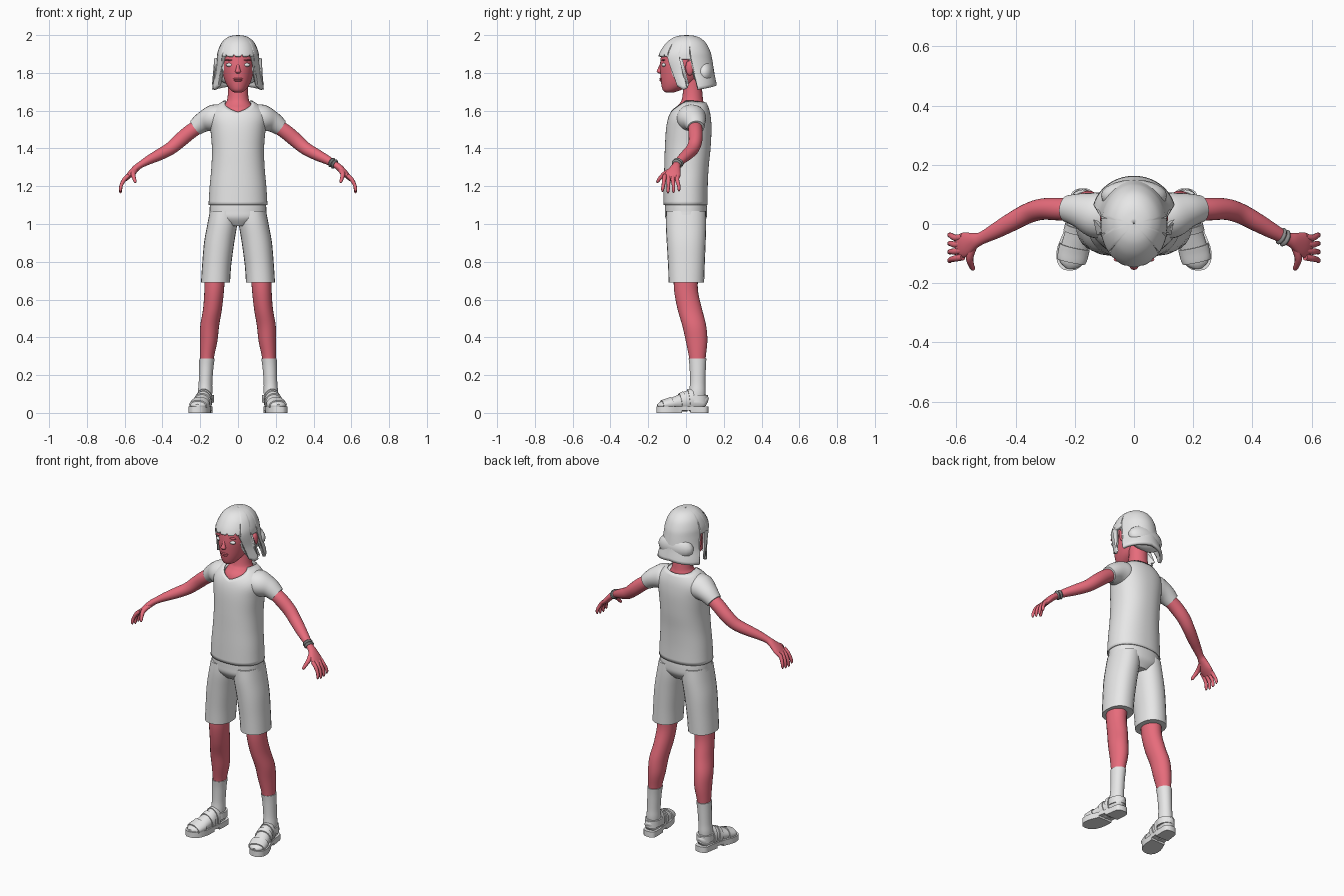
import bpy, bmesh, math
from mathutils import Vector

cube = bpy.data.objects.get("Cube")
if cube:
    bpy.data.objects.remove(cube, do_unlink=True)


def material(name, color):
    m = bpy.data.materials.new(name)
    m.use_nodes = True
    m.diffuse_color = (*color, 1)
    bsdf = next(n for n in m.node_tree.nodes if n.type == 'BSDF_PRINCIPLED')
    bsdf.inputs["Base Color"].default_value = (*color, 1)
    return m


WHITE = material("plain white", (0.8, 0.8, 0.8))
SKIN = material("rose skin", (0.8, 0.15, 0.2))
GREY = material("bracelet grey", (0.25, 0.25, 0.25))
X, Y, Z = Vector((1, 0, 0)), Vector((0, 1, 0)), Vector((0, 0, 1))


def finish(name, bm, mat, mirror=False, thick=0):
    bmesh.ops.recalc_face_normals(bm, faces=bm.faces)
    me = bpy.data.meshes.new(name)
    bm.to_mesh(me)
    bm.free()
    me.materials.append(mat)
    me.shade_smooth()
    me.set_sharp_from_angle(angle=0.8)
    ob = bpy.data.objects.new(name, me)
    bpy.context.collection.objects.link(ob)
    if thick:
        mod = ob.modifiers.new("thickness", 'SOLIDIFY')
        mod.thickness, mod.offset = thick, -1
    if mirror:
        mod = ob.modifiers.new("other side", 'MIRROR')
        mod.use_mirror_merge = False
    return ob


def smooth(keys, n=5):
    """Catmull-Rom curve through tuples of any length."""
    pts = [keys[0], *keys, keys[-1]]
    out = []
    for a, b, c, d in zip(pts, pts[1:], pts[2:], pts[3:]):
        for i in range(n):
            t = i / n
            out.append([q + t / 2 * (r - p + t * (2*p - 5*q + 4*r - s + t * (3*(q - r) + s - p)))
                        for p, q, r, s in zip(a, b, c, d)])
    return out + [list(keys[-1])]


def skin_rings(bm, rings, caps):
    vs = [[bm.verts.new(p) for p in ring] for ring in rings]
    for a, b in zip(vs, vs[1:]):
        for i in range(len(a)):
            j = (i + 1) % len(a)
            bm.faces.new((a[i], a[j], b[j], b[i]))
    if caps:
        bm.faces.new(vs[0])
        bm.faces.new(vs[-1])


def oval(a, power=2.0):
    c, s = math.cos(a), math.sin(a)
    e = 2 / power
    return math.copysign(abs(c) ** e, c), math.copysign(abs(s) ** e, s)


def loft(name, keys, mat, side=X, flat=False, mirror=True, seg=24, power=2.0, n=5):
    """Ovals (x, y, z, radius along side, other radius) strung along a path."""
    ks = smooth(keys, n)
    rings = []
    for i, k in enumerate(ks):
        u, v = X, Y
        if not flat:
            t = (Vector(ks[min(i + 1, len(ks) - 1)][:3]) - Vector(ks[max(i - 1, 0)][:3])).normalized()
            u = (side - t * side.dot(t)).normalized()
            v = t.cross(u)
        ring = []
        for j in range(seg):
            c, s = oval(math.tau * j / seg, power)
            ring.append(Vector(k[:3]) + u * c * k[3] + v * s * k[4])
        rings.append(ring)
    bm = bmesh.new()
    skin_rings(bm, rings, True)
    return finish(name, bm, mat, mirror)


def body(name, keys, mat, **kw):
    """Centred loft from (height, half width, front y, back y)."""
    return loft(name, [(0, (f + b) / 2, z, r, (b - f) / 2) for z, r, f, b in keys],
                mat, flat=True, mirror=False, seg=40, **kw)


def shell(name, keys, start, edge, mat, thick, bias=1.0, power=2.0, seg=144, rows=28):
    """Open garment or hair shell; edge(angle from the front) gives its rim height."""
    ks = sorted(smooth(keys, 8))

    def at(z):
        for a, b in zip(ks, ks[1:]):
            if z <= b[0]:
                t = max(0, (z - a[0]) / max(b[0] - a[0], 1e-6))
                return [p + (q - p) * t for p, q in zip(a, b)]
        return ks[-1]
    rings = []
    for i in range(rows + 1):
        ring = []
        for j in range(seg):
            a = math.tau * j / seg
            phi = abs((math.degrees(a) + 180) % 360 - 180)
            z = start + (edge(phi) - start) * (i / rows) ** bias
            _, r, f, b = at(z)
            c, s = oval(a, power)
            ring.append(((r * s), (f + b) / 2 - c * (b - f) / 2, z))
        rings.append(ring)
    bm = bmesh.new()
    skin_rings(bm, rings, False)
    return finish(name, bm, mat, thick=thick)


def ball(name, center, radii, mat, mirror=False):
    bm = bmesh.new()
    bmesh.ops.create_uvsphere(bm, u_segments=20, v_segments=12, radius=1)
    for v in bm.verts:
        v.co = Vector([c + p * r for c, p, r in zip(center, v.co, radii)])
    return finish(name, bm, mat, mirror)


# Head and neck
body("head", [(1.695, .015, -.105, -.07), (1.708, .038, -.122, -.03), (1.74, .062, -.131, .04),
              (1.79, .08, -.136, .09), (1.85, .092, -.137, .12), (1.92, .09, -.122, .115),
              (1.97, .055, -.07, .08)], SKIN)
body("neck", [(1.52, .10, -.08, .10), (1.60, .085, -.064, .10), (1.635, .068, -.036, .095),
              (1.66, .057, -.022, .09), (1.72, .052, -.015, .085), (1.80, .055, -.015, .085)], SKIN)
loft("nose", [(0, -.128, 1.85, .007, .008), (0, -.136, 1.825, .01, .012),
              (0, -.141, 1.807, .015, .014), (0, -.135, 1.797, .008, .008)], SKIN, flat=True, mirror=False)
ball("upper_lip", (0, -.132, 1.769), (.026, .009, .005), SKIN)
ball("lower_lip", (0, -.131, 1.76), (.021, .01, .006), SKIN)
ball("eye", (.043, -.117, 1.842), (.022, .012, .010), WHITE, True)
ball("brow", (.043, -.119, 1.868), (.026, .01, .004), SKIN, True)
ball("ear", (.1, .02, 1.828), (.015, .022, .042), SKIN, True)


# Hair: fringe, long side locks, gap at the ears, bobbed back
def hair_edge(phi):
    if phi < 49:
        return 1.888 + .022 * max(0, math.cos(math.radians(phi * 15 + 180)) - .5)
    if phi < 77:
        return 1.712 + .012 * abs(phi - 66) / 11
    if phi < 102:
        return 1.872
    return 1.712 + .025 * (phi - 102) / 78


shell("hair", [(2.0, .002, 0, .004), (1.996, .035, -.04, .045), (1.983, .064, -.074, .078),
               (1.955, .09, -.108, .108), (1.91, .108, -.138, .13), (1.87, .113, -.146, .139),
               (1.80, .12, -.12, .15), (1.74, .136, -.095, .162), (1.70, .142, -.09, .164)],
      2.0, hair_edge, WHITE, .016, bias=1.7)
ball("hair_nape", (0, .095, 1.80), (.112, .055, .07), WHITE)


# Shirt with a scooped neckline, and sleeves
def neckline(phi):
    front = max(0, 1 - phi / 55)
    return 1.653 - .06 * front - .012 * max(0, (phi - 90) / 90)


shell("shirt", [(1.10, .156, -.12, .115), (1.2, .15, -.118, .115), (1.3, .141, -.115, .12),
                (1.4, .138, -.112, .13), (1.5, .146, -.106, .135), (1.56, .153, -.095, .132),
                (1.60, .14, -.077, .125), (1.635, .105, -.046, .112), (1.655, .072, -.025, .1)],
      1.10, neckline, WHITE, .006, power=2.25, seg=96)
loft("sleeve", [(.06, .02, 1.57, .07, .06), (.125, .03, 1.56, .078, .072), (.18, .045, 1.542, .06, .056),
                (.226, .052, 1.51, .045, .044)], WHITE, side=Y)

# Shorts
body("shorts_hips", [(.99, .07, -.08, .08), (1.03, .145, -.108, .108), (1.07, .15, -.111, .112),
                     (1.115, .148, -.11, .108)], WHITE, power=2.25)
loft("shorts_leg", [(.119, .002, .69, .077, .094), (.113, .002, .78, .077, .097),
                    (.1, .001, .9, .08, .103), (.083, 0, 1.0, .079, .107), (.074, 0, 1.07, .074, .105)],
     WHITE, flat=True, power=2.2)

# Legs and socks
loft("leg", [(.122, 0, .76, .055, .066), (.126, 0, .65, .052, .063), (.135, .02, .55, .05, .065),
             (.15, .044, .46, .05, .063), (.155, .056, .38, .046, .057), (.163, .06, .3, .037, .045),
             (.165, .06, .25, .034, .04)], SKIN, flat=True)
loft("sock", [(.164, .061, .288, .041, .047), (.168, .062, .24, .038, .043), (.172, .062, .16, .036, .041),
              (.174, .06, .11, .038, .044), (.175, .055, .06, .036, .045)], WHITE, flat=True)

# Sandals: foot, straps that follow it, heel band, outlined sole
FOOT = [(.172, .112, .055, .012, .02), (.174, .095, .06, .034, .04), (.18, .03, .066, .039, .056),
        (.19, -.03, .056, .043, .042), (.203, -.09, .046, .046, .028), (.212, -.13, .04, .04, .02),
        (.215, -.15, .036, .015, .01)]
loft("foot", FOOT, WHITE)
path = smooth(FOOT, 12)
for label, lo, hi in (("toe", -.128, -.075), ("instep", -.035, -.005), ("ankle", .012, .04)):
    part = [(x, y, z, a + .006, b + .006) for x, y, z, a, b in path if lo <= y <= hi]
    loft(label + "_strap", part, WHITE, n=1)
loft("heel_band", [(.174, .062, z, .046, .054) for z in (.055, .095)], WHITE, flat=True)
outline = smooth([(.172, .12, .012), (.174, .105, .036), (.178, .05, .042), (.19, -.02, .046),
                  (.204, -.08, .055), (.212, -.125, .048), (.216, -.15, .028), (.217, -.157, .008)])
rim = [(x + w, y) for x, y, w in outline] + [(x - w, y) for x, y, w in reversed(outline)]
for label, lo, hi, back in (("sole", .012, .034, -1), ("heel_tread", 0, .012, .015), ("toe_tread", 0, .012, 0)):
    pts = [p for p in rim if (p[1] < -.01 if label == "toe_tread" else p[1] > back)]
    bm = bmesh.new()
    skin_rings(bm, [[(x, y, z) for x, y in pts] for z in (lo, hi)], True)
    finish(label, bm, WHITE, True)

# Arms, hands and fingers
loft("arm", [(.18, .047, 1.535, .036, .036), (.25, .05, 1.49, .038, .039), (.31, .05, 1.44, .036, .038),
             (.36, .035, 1.398, .034, .034), (.42, .003, 1.365, .031, .03), (.47, -.025, 1.34, .026, .024),
             (.515, -.048, 1.314, .021, .018), (.54, -.057, 1.295, .028, .018),
             (.572, -.07, 1.262, .042, .016), (.597, -.078, 1.235, .036, .01)], SKIN, side=Y)
for i, label in enumerate(("index", "middle", "ring", "little")):
    y, drop = -.112 + .023 * i, (.008, 0, .002, .01)[i]
    loft(label + "_finger", [(.578, y, 1.258, .011, .011), (.602, y - .004, 1.235, .011, .011),
                             (.618, y - .008 + .004 * i, 1.205, .009, .009),
                             (.622, y - .012 + .006 * i, 1.175 + drop, .008, .008),
                             (.621, y - .012 + .006 * i, 1.163 + drop, .003, .003)], SKIN, side=Y, seg=12)
loft("thumb", [(.542, -.07, 1.288, .015, .014), (.555, -.112, 1.266, .013, .013),
               (.55, -.138, 1.242, .01, .01), (.544, -.15, 1.225, .008, .008),
               (.542, -.153, 1.218, .003, .003)], SKIN, seg=12)

# Bracelet on the left wrist
for i, x in enumerate((.497, .51)):
    y, z = -.041 - .007 * i, 1.325 - .007 * i
    loft("bracelet_band", [(x + d, y - d * .5, z - d * .55, r, r - .003)
                           for d, r in ((-.006, .024), (0, .03), (.006, .024))],
         GREY, side=Y, mirror=False)
